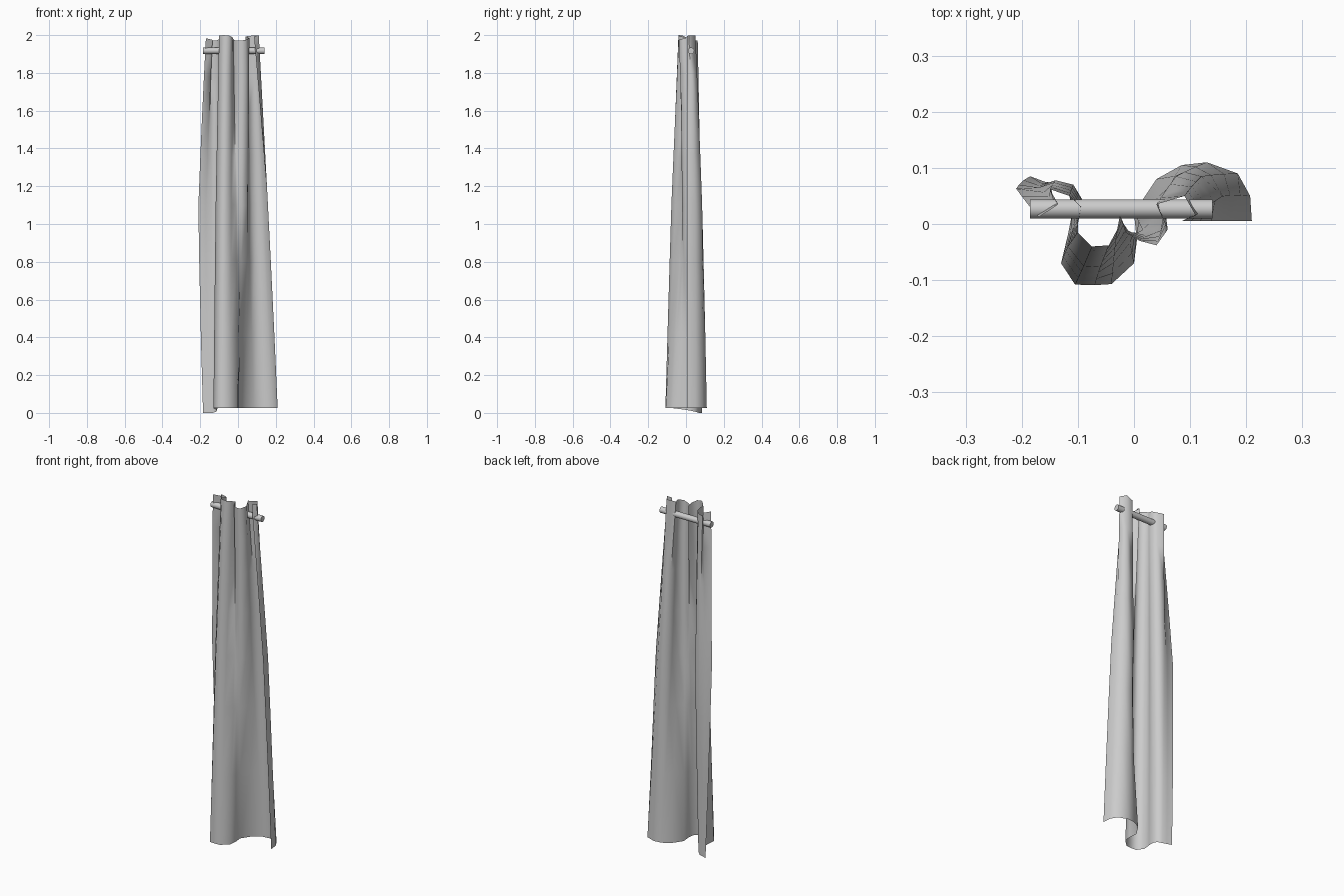
import bpy, bmesh, math

if "Cube" in bpy.data.objects:
    bpy.data.objects.remove(bpy.data.objects["Cube"])

# Plan-view fold lines of the cloth at the hem, mid height and top
HEM = [(-.185, .085), (-.158, .075), (-.135, .068), (-.115, .05), (-.11, .02), (-.118, -.02),
       (-.13, -.07), (-.105, -.108), (-.07, -.109), (-.04, -.107), (0, -.07), (.005, -.03),
       (0, .02), (.04, .08), (.085, .105), (.13, .11), (.185, .09), (.207, .05), (.21, .005)]
MID = [(-.21, .063), (-.17, .065), (-.14, .078), (-.108, .07), (-.09, .04), (-.105, 0),
       (-.118, -.04), (-.09, -.075), (-.06, -.077), (-.035, -.055), (-.01, -.02), (0, -.015),
       (.02, -.02), (.05, 0), (.055, .05), (.075, .085), (.12, .085), (.158, .05), (.158, .005)]
TOP = [(-.17, .012), (-.135, .035), (-.15, .062), (-.115, .05), (-.095, .03), (-.10, 0),
       (-.10, -.015), (-.075, -.04), (-.045, -.038), (-.03, -.01), (-.025, .015), (-.015, -.015),
       (.01, -.03), (.04, -.038), (.06, -.01), (.04, .035), (.09, .05), (.11, .015), (.085, .005)]
M = 0.55
LEVELS = [0, .2, .4, .55, .68, .8, .9, 1]


def blend(a, b, c, t):
    """Mostly straight path through the sections at t = 0, M and 1, slightly rounded."""
    curve = (a * (t - M) * (t - 1) / M + b * t * (t - 1) / (M * (M - 1))
             + c * t * (t - M) / (1 - M))
    line = a + (b - a) * t / M if t < M else b + (c - b) * (t - M) / (1 - M)
    return .25 * curve + .75 * line


def smooth(obj, angle):
    bpy.ops.object.select_all(action='DESELECT')
    obj.select_set(True)
    bpy.context.view_layer.objects.active = obj
    bpy.ops.object.shade_smooth_by_angle(angle=math.radians(angle))


# Gathered curtain cloth, an open single-layer sheet
bm = bmesh.new()
rows = []
for t in LEVELS:
    row = []
    for i, (a, b, c) in enumerate(zip(HEM, MID, TOP)):
        low = .025 * min(1, max(0, (i - 2) / 4))
        high = 1.985 + .015 * math.cos((i - 7) * math.tau / 9.5)
        row.append(bm.verts.new((blend(a[0], b[0], c[0], t), blend(a[1], b[1], c[1], t),
                                 low + (high - low) * t)))
    rows.append(row)
for r0, r1 in zip(rows, rows[1:]):
    for i in range(len(r0) - 1):
        bm.faces.new((r0[i], r0[i + 1], r1[i + 1], r1[i]))
mesh = bpy.data.meshes.new("curtain_cloth")
bm.to_mesh(mesh)
bm.free()
cloth = bpy.data.objects.new("curtain_cloth", mesh)
bpy.context.collection.objects.link(cloth)
smooth(cloth, 80)

# Short hanging rod through the folds
bpy.ops.mesh.primitive_cylinder_add(vertices=16, radius=.017, depth=.325,
                                    location=(-.0225, .027, 1.917),
                                    rotation=(0, math.pi / 2, 0))
rod = bpy.context.object
rod.name = "curtain_rod"
smooth(rod, 40)
